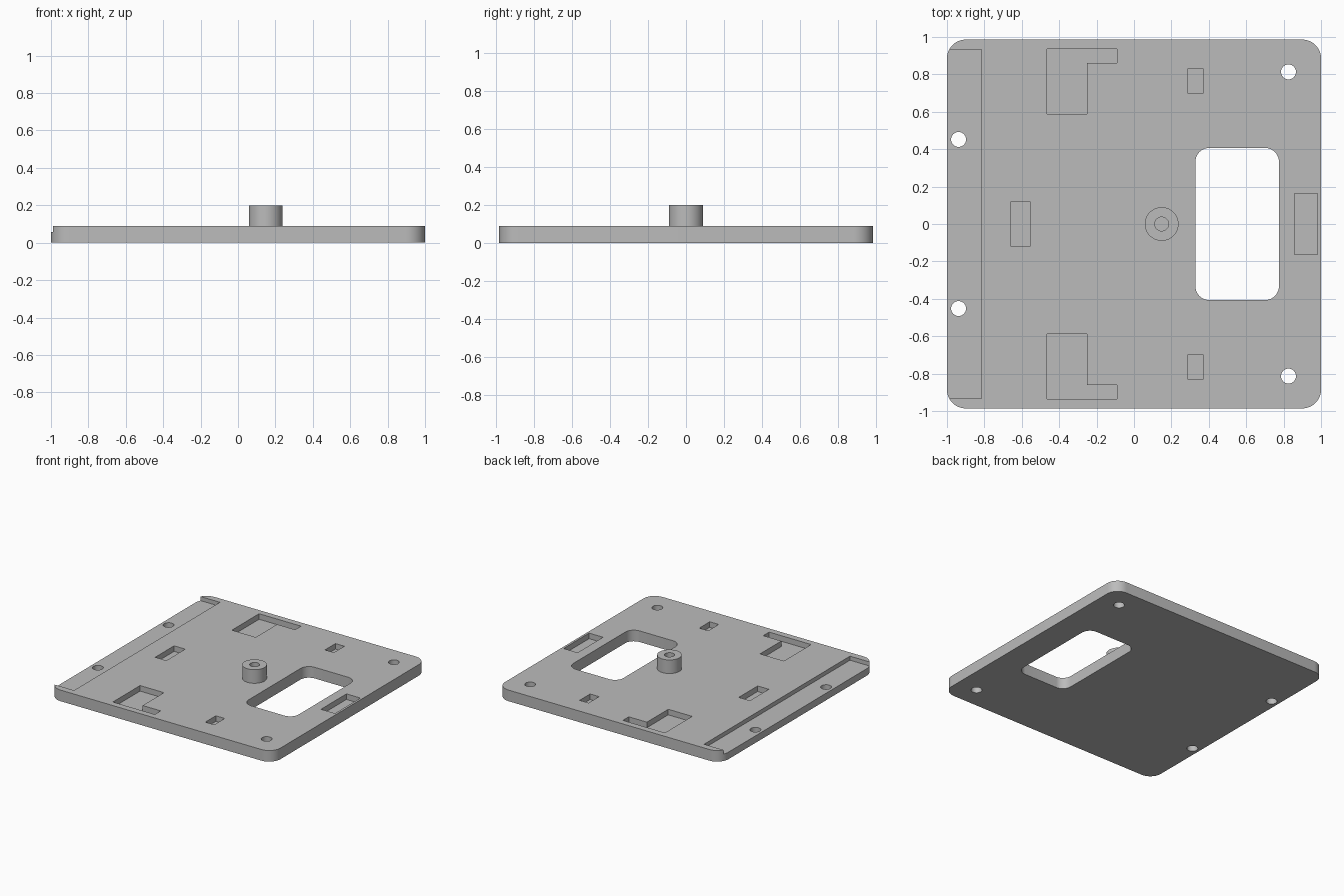
import bpy
import bmesh
from math import cos, sin, pi, radians

cube = bpy.data.objects.get("Cube")
if cube:
    bpy.data.objects.remove(cube, do_unlink=True)

THICK = 0.09
TOP = 0.2          # top of the boss
OVER = 0.3         # cutter overshoot
POCKET = 0.045     # floor height of the pockets

grey = bpy.data.materials.new("plain grey")
grey.use_nodes = True
colour = (0.5, 0.5, 0.5, 1)
grey.diffuse_color = colour
grey.node_tree.nodes["Principled BSDF"].inputs["Base Color"].default_value = colour


def prism(name, outline, z0, z1):
    """Extrude a counter-clockwise outline from z0 to z1."""
    bm = bmesh.new()
    base = bm.faces.new([bm.verts.new((x, y, z0)) for x, y in outline])
    res = bmesh.ops.extrude_face_region(bm, geom=[base], use_keep_orig=True)
    for v in res["geom"]:
        if isinstance(v, bmesh.types.BMVert):
            v.co.z = z1
    bmesh.ops.recalc_face_normals(bm, faces=bm.faces)
    mesh = bpy.data.meshes.new(name)
    bm.to_mesh(mesh)
    bm.free()
    obj = bpy.data.objects.new(name, mesh)
    bpy.context.collection.objects.link(obj)
    return obj


def circle(x, y, r, n=40):
    return [(x + r * cos(2 * pi * i / n), y + r * sin(2 * pi * i / n)) for i in range(n)]


def rect(x0, x1, y0, y1):
    return [(x0, y0), (x1, y0), (x1, y1), (x0, y1)]


def rounded(x0, x1, y0, y1, r, n=10):
    centres = [(x1 - r, y1 - r), (x0 + r, y1 - r), (x0 + r, y0 + r), (x1 - r, y0 + r)]
    return [(cx + r * cos(pi / 2 * (q + i / n)), cy + r * sin(pi / 2 * (q + i / n)))
            for q, (cx, cy) in enumerate(centres) for i in range(n + 1)]


def cut(target, outline, floor):
    """Cut an outline out of the target down to a floor height."""
    cutter = prism("cutter", outline, floor, OVER)
    cutter.hide_render = True
    mod = target.modifiers.new("cut", "BOOLEAN")
    mod.operation = "DIFFERENCE"
    mod.solver = "EXACT"
    mod.object = cutter
    bpy.context.view_layer.objects.active = target
    bpy.ops.object.modifier_apply(modifier=mod.name)
    bpy.data.objects.remove(cutter, do_unlink=True)


def finish(obj):
    obj.data.materials.clear()
    obj.data.materials.append(grey)
    bpy.ops.object.select_all(action="DESELECT")
    obj.select_set(True)
    bpy.context.view_layer.objects.active = obj
    bpy.ops.object.shade_smooth_by_angle(angle=radians(30))


# Base plate with rounded corners
plate = prism("base_plate", rounded(-1, 1, -0.986, 0.986, 0.1), 0, THICK)

# Shallow recess open to the left edge, and the rounded window
cut(plate, rect(-1.1, -0.815, -0.933, 0.933), 0.057)
cut(plate, rounded(0.328, 0.775, -0.407, 0.407, 0.075), -OVER)

# Pockets on the centre line
cut(plate, rect(-0.657, -0.557, -0.121, 0.121), POCKET)
cut(plate, rect(0.857, 0.982, -0.163, 0.163), POCKET)

# Mirrored features: L-shaped pockets, small pockets, screw holes
ell = [(-0.466, 0.587), (-0.252, 0.587), (-0.252, 0.86),
       (-0.09, 0.86), (-0.09, 0.935), (-0.466, 0.935)]
small = rect(0.29, 0.37, 0.698, 0.832)
for side in (1, -1):
    for shape in (ell, small):
        cut(plate, [(x, side * y) for x, y in shape][::side], POCKET)
    for x, y in ((-0.938, 0.452), (0.826, 0.813)):
        cut(plate, circle(x, side * y, 0.04), -OVER)
finish(plate)

# Hollow boss standing on the plate
boss = prism("screw_boss", circle(0.148, 0, 0.09, 64), THICK - 0.005, TOP)
cut(boss, circle(0.148, 0, 0.037), THICK + 0.002)
finish(boss)
